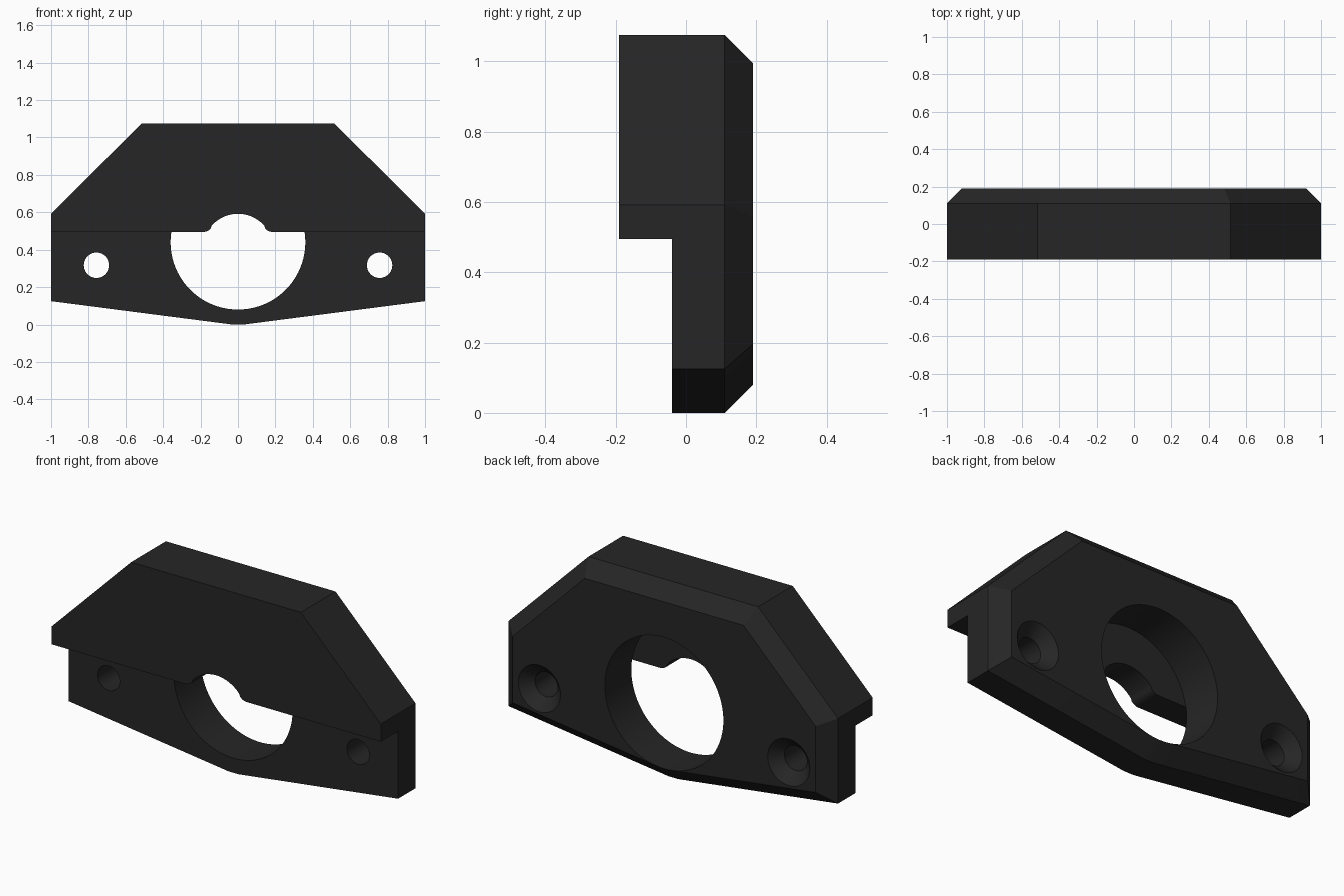
import bpy, bmesh, math
from mathutils import Vector

if "Cube" in bpy.data.objects:
    bpy.data.objects.remove(bpy.data.objects["Cube"])

FRONT, STEP, BACK, CHAMFER = -0.19, -0.04, 0.19, 0.08

black = bpy.data.materials.new("matte black plastic")
black.diffuse_color = (0.019, 0.019, 0.019, 1)
black.use_nodes = True
black.node_tree.nodes["Principled BSDF"].inputs["Base Color"].default_value = black.diffuse_color


def loft(name, rings):
    """Solid through a list of (y, [(x, z), ...]) cross-sections."""
    bm = bmesh.new()
    loops = [[bm.verts.new((x, y, z)) for x, z in pts] for y, pts in rings]
    n = len(loops[0])
    bm.faces.new(loops[0])
    bm.faces.new(loops[-1])
    for a, b in zip(loops, loops[1:]):
        for i in range(n):
            j = (i + 1) % n
            bm.faces.new((a[i], a[j], b[j], b[i]))
    bmesh.ops.recalc_face_normals(bm, faces=bm.faces)
    me = bpy.data.meshes.new(name)
    bm.to_mesh(me)
    bm.free()
    me.materials.append(black)
    ob = bpy.data.objects.new(name, me)
    bpy.context.collection.objects.link(ob)
    return ob


def inset(pts, d):
    """Offset a counter-clockwise convex outline inward by d."""
    out = []
    for i, p in enumerate(pts):
        p = Vector(p)
        e1 = (p - Vector(pts[i - 1])).normalized()
        e2 = (Vector(pts[(i + 1) % len(pts)]) - p).normalized()
        n1, n2 = Vector((-e1.y, e1.x)), Vector((-e2.y, e2.x))
        out.append(tuple(p + (n1 + n2) * d / (1 + n1.dot(n2))))
    return out


def arc(cx, cz, r, a0, a1, n):
    return [(cx + r * math.cos(math.radians(a0 + (a1 - a0) * i / n)),
             cz + r * math.sin(math.radians(a0 + (a1 - a0) * i / n)))
            for i in range(n + 1)]


def circle(cx, cz, r, n):
    return arc(cx, cz, r, 0, 360, n)[:-1]


# Body with a chamfered back edge
right = [(0.03, 0), (1, 0.125), (1, 0.592), (0.515, 1.075)]
outline = right + [(-x, z) for x, z in reversed(right)]
body = loft("mount_body", [(FRONT, outline), (BACK - CHAMFER, outline),
                           (BACK, inset(outline, CHAMFER))])

# Lower front step, with the rounded notch in the overhang
ledge = 0.495
half = arc(0.185, 0.545, 0.05, 270, 217, 6) + arc(0, 0.405, 0.187, 37, 90, 12)[1:]
notch = half + [(-x, z) for x, z in reversed(half[:-1])]
step = loft("step_cutter", [(y, [(-1.2, -0.2), (1.2, -0.2), (1.2, ledge)] + notch
                             + [(-1.2, ledge)]) for y in (-0.4, STEP)])

# Large round pocket from the back
pocket = loft("pocket_cutter", [(y, circle(0, 0.44, 0.36, 96))
                                for y in (STEP - 0.001, 0.4)])
cutters = [step, pocket]

# Countersunk screw holes
for side in (-1, 1):
    cutters.append(loft("screw_cutter", [
        (y, circle(side * 0.757, 0.317, r, 40))
        for y, r in ((-0.1, 0.068), (0.13, 0.068), (BACK, 0.128), (0.25, 0.188))]))

bpy.context.view_layer.objects.active = body
for c in cutters:
    mod = body.modifiers.new("cut", 'BOOLEAN')
    mod.operation = 'DIFFERENCE'
    mod.solver = 'EXACT'
    mod.object = c
    bpy.ops.object.modifier_apply(modifier=mod.name)
    bpy.data.objects.remove(c)

# Smooth the round walls, keep the edges crisp
bpy.ops.object.select_all(action='DESELECT')
body.select_set(True)
bpy.ops.object.shade_smooth_by_angle(angle=math.radians(25))
